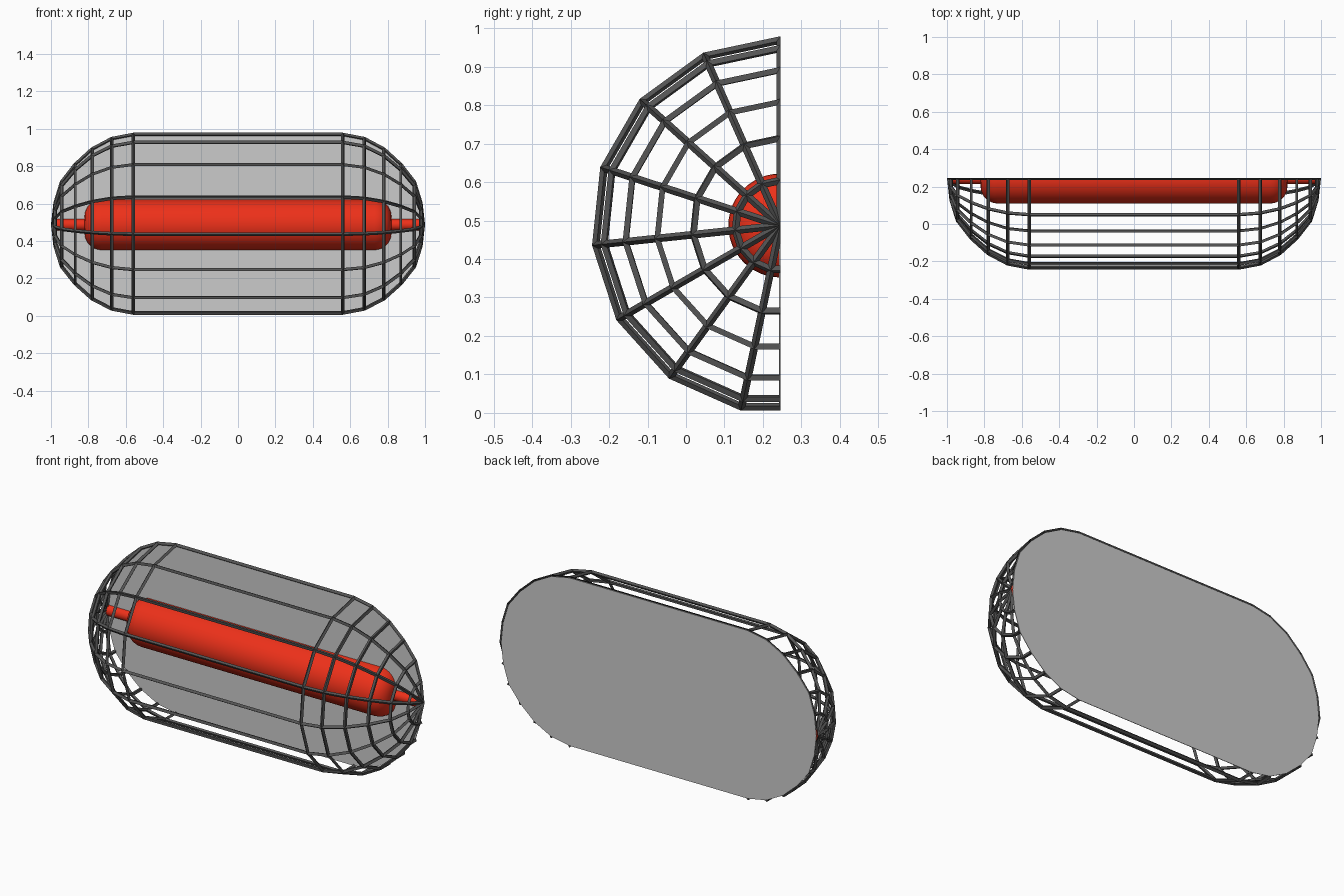
import bpy, bmesh, math
from mathutils import Vector

if "Cube" in bpy.data.objects:
    bpy.data.objects.remove(bpy.data.objects["Cube"])

BACK, CZ = 0.245, 0.487          # wall plane and height of the long axis
SIDES = 15                       # longitudinal bars of the full capsule


def material(name, color):
    m = bpy.data.materials.new(name)
    m.diffuse_color = color
    m.use_nodes = True
    m.node_tree.nodes["Principled BSDF"].inputs["Base Color"].default_value = m.diffuse_color
    return m


def make_object(name, bm, mat=None):
    bmesh.ops.recalc_face_normals(bm, faces=bm.faces[:])
    me = bpy.data.meshes.new(name)
    bm.to_mesh(me)
    bm.free()
    ob = bpy.data.objects.new(name, me)
    bpy.context.collection.objects.link(ob)
    if mat:
        me.materials.append(mat)
    bpy.ops.object.select_all(action='DESELECT')
    ob.select_set(True)
    bpy.context.view_layer.objects.active = ob
    return ob


def revolve(profile, sides):
    """Solid of revolution about the x axis; a vertex line points straight up."""
    bm = bmesh.new()
    rings = []
    for x, r in profile:
        if r == 0:
            rings.append([bm.verts.new((x, BACK, CZ))] * sides)
        else:
            rings.append([bm.verts.new((x, BACK + r * math.sin(2 * math.pi * i / sides),
                                        CZ + r * math.cos(2 * math.pi * i / sides)))
                          for i in range(sides)])
    for a, b in zip(rings, rings[1:]):
        for i in range(sides):
            j = (i + 1) % sides
            bm.faces.new(list(dict.fromkeys((a[i], a[j], b[j], b[i]))))
    return bm


def cut_back(bm):
    """Remove everything behind the wall plane."""
    bmesh.ops.bisect_plane(bm, geom=bm.verts[:] + bm.edges[:] + bm.faces[:], dist=1e-5,
                           plane_co=Vector((0, BACK, 0)), plane_no=Vector((0, 1, 0)),
                           clear_outer=True)


def mirrored(half):
    return [(-x, r) for x, r in reversed(half)] + half


dark = material("dark_metal", (0.09, 0.09, 0.09, 1))
red = material("red", (0.85, 0.03, 0.01, 1))

# Wire cage: half capsule turned into struts
dome = [(0.56, 0.482), (0.675, 0.460), (0.78, 0.404), (0.87, 0.322),
        (0.943, 0.228), (0.977, 0.117), (0.99, 0)]
cage = make_object("wire_cage", revolve(mirrored(dome), SIDES), dark)
wire = cage.modifiers.new("struts", 'WIREFRAME')
wire.thickness = 0.02
wire.offset = 0
wire.use_even_offset = True
bpy.ops.object.modifier_apply(modifier=wire.name)
bm = bmesh.new()
bm.from_mesh(cage.data)
cut_back(bm)
bm.to_mesh(cage.data)
bm.free()

# Flat back plate following the outline of the cage
bm = bmesh.new()
low = math.cos(math.pi / SIDES)
outline = [(x, r) for x, r in mirrored(dome)]
outline += [(x, -r * low) for x, r in reversed(outline) if r > 0]
face = bm.faces.new([bm.verts.new((x, BACK, CZ + r)) for x, r in outline])
ext = bmesh.ops.extrude_face_region(bm, geom=[face])
for v in ext["geom"]:
    if isinstance(v, bmesh.types.BMVert):
        v.co.y -= 0.003
make_object("back_plate", bm)

# Red tube with rounded ends, and the thin rod that carries it
R, END, ROUND = 0.135, 0.82, 0.09
tube = [(END - ROUND + ROUND * math.sin(t), R - ROUND + ROUND * math.cos(t))
        for t in [math.pi / 16 * k for k in range(9)]] + [(END, 0)]
for name, half in (("red_tube", tube), ("support_rod", [(0.985, 0.03), (0.985, 0)])):
    bm = revolve(mirrored(half), 48)
    cut_back(bm)
    make_object(name, bm, red)
    bpy.ops.object.shade_smooth_by_angle(angle=math.radians(35))
